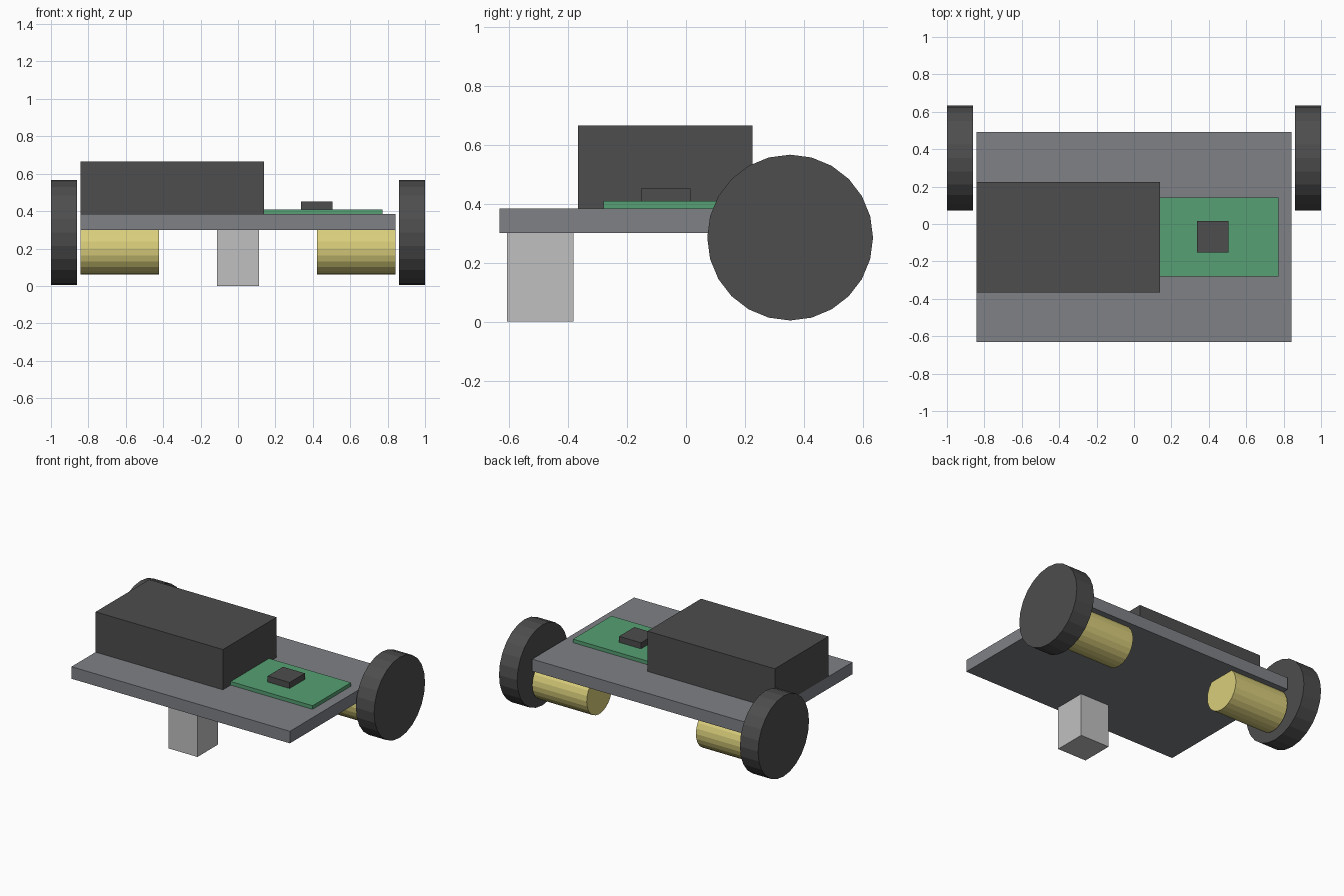
import bpy
import math

default = bpy.data.objects.get("Cube")
if default:
    bpy.data.objects.remove(default, do_unlink=True)


def material(name, rgb):
    mat = bpy.data.materials.new(name)
    mat.use_nodes = True
    color = (*rgb, 1.0)
    mat.diffuse_color = color
    mat.node_tree.nodes["Principled BSDF"].inputs["Base Color"].default_value = color
    return mat


slate = material("slate_grey", (0.21, 0.22, 0.24))
black = material("charcoal", (0.075, 0.075, 0.075))
green = material("board_green", (0.093, 0.35, 0.17))
yellow = material("motor_yellow", (0.70, 0.62, 0.20))
silver = material("light_grey", (0.53, 0.53, 0.53))


def box(name, x, y, z, mat):
    """Box from (min, max) ranges on each axis."""
    spans = (x, y, z)
    bpy.ops.mesh.primitive_cube_add(size=1, location=[(a + b) / 2 for a, b in spans])
    obj = bpy.context.object
    obj.name = name
    obj.scale = [b - a for a, b in spans]
    bpy.ops.object.transform_apply(location=False, rotation=False, scale=True)
    obj.data.materials.append(mat)


def axle_cylinder(name, x, y, z, radius, length, mat):
    """Flat-shaded cylinder lying along the x axis."""
    bpy.ops.mesh.primitive_cylinder_add(vertices=24, radius=radius, depth=length,
                                        location=(x, y, z),
                                        rotation=(0, math.pi / 2, 0))
    obj = bpy.context.object
    obj.name = name
    obj.data.materials.append(mat)


# Deck and the parts stacked on it
box("chassis_plate", (-0.843, 0.843), (-0.632, 0.493), (0.30, 0.384), slate)
box("battery_pack", (-0.843, 0.14), (-0.366, 0.225), (0.384, 0.665), black)
box("circuit_board", (0.14, 0.772), (-0.28, 0.143), (0.384, 0.409), green)
box("chip", (0.336, 0.505), (-0.152, 0.016), (0.409, 0.451), black)

# Front support block
box("front_support", (-0.112, 0.112), (-0.607, -0.382), (0.0, 0.30), silver)

# Rear wheels and the motors, set partly into the deck
for side, sign in (("left", 1), ("right", -1)):
    axle_cylinder(side + "_wheel", sign * 0.93, 0.353, 0.285, 0.281, 0.14, black)
    axle_cylinder(side + "_motor", sign * 0.632, 0.353, 0.2, 0.14, 0.421, yellow)
